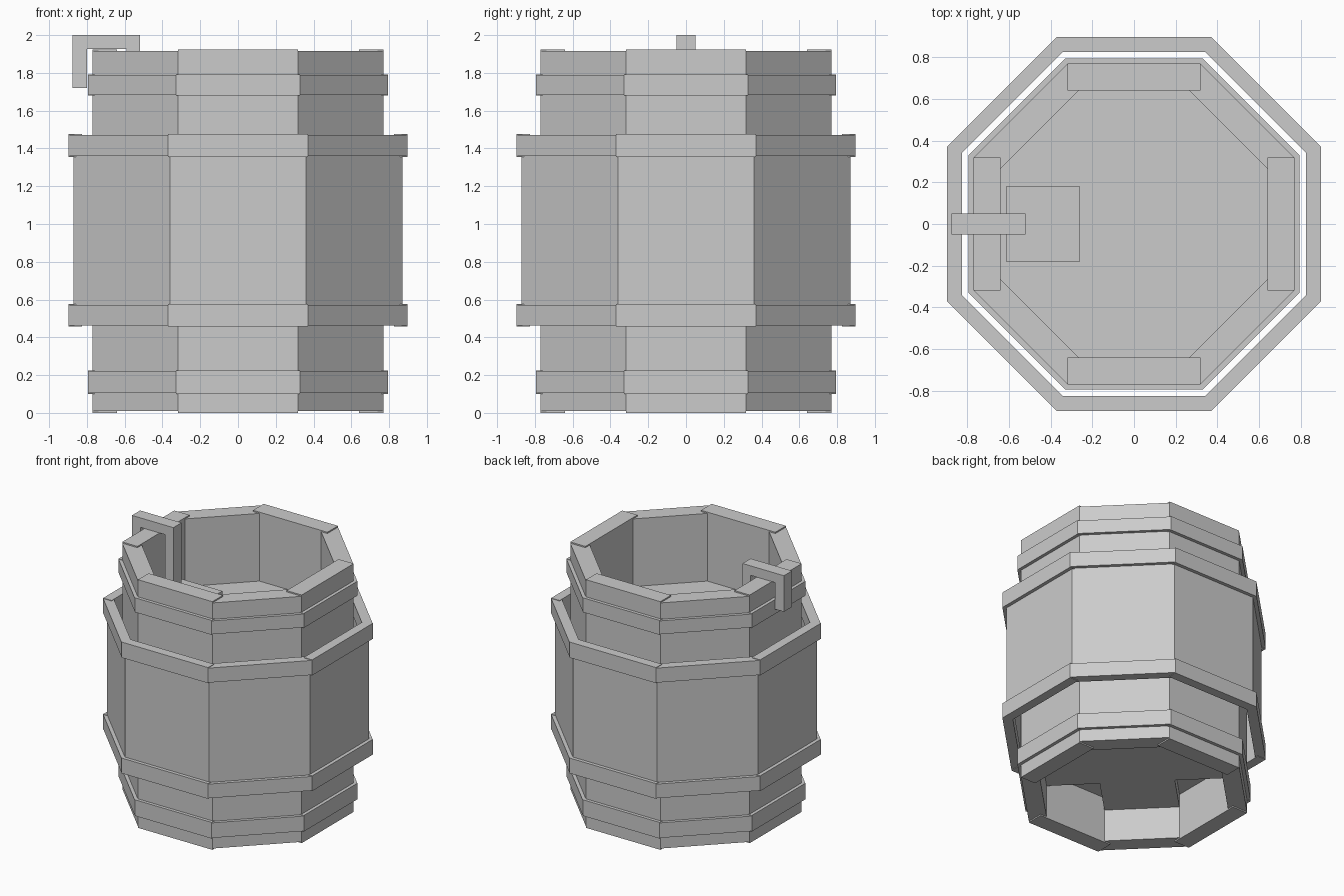
import bpy
import math
from mathutils import Matrix, Vector

cube = bpy.data.objects.get("Cube")
if cube:
    bpy.data.objects.remove(cube, do_unlink=True)

grey = bpy.data.materials.new("plain_grey")
grey.use_nodes = True
colour = (0.6, 0.6, 0.6, 1)
grey.diffuse_color = colour
grey.node_tree.nodes["Principled BSDF"].inputs["Base Color"].default_value = colour

TAN = math.tan(math.pi / 8)


def box(name, low, high, angle=0):
    """Box between two corners, turned about the z axis."""
    low, high = Vector(low), Vector(high)
    bpy.ops.mesh.primitive_cube_add(size=1)
    ob = bpy.context.object
    ob.name = name
    size = high - low
    ob.data.transform(Matrix.Rotation(angle, 4, "Z")
                      @ Matrix.Translation((low + high) / 2)
                      @ Matrix.Diagonal((*size, 1)))
    ob.data.materials.append(grey)
    return ob


def ring(name, outer, inner, bottom, top, step):
    """Eight flat boards; the diagonal ones are slightly shorter."""
    half = outer * TAN
    for i in range(8):
        trim = step if i % 2 else 0
        box(f"{name}_{i + 1}", (inner, -half, bottom + trim),
            (outer, half, top - trim), i * math.pi / 4)


# Inner tub, its two hoops, and the wider jacket with its two hoops
ring("tub_board", 0.77, 0.64, 0, 1.925, 0.01)
ring("lower_hoop", 0.795, 0.7, 0.1, 0.225, 0.004)
ring("upper_hoop", 0.795, 0.7, 1.68, 1.792, 0.004)
ring("jacket_board", 0.87, 0.83, 0.5, 1.43, 0.004)
ring("jacket_lower_hoop", 0.897, 0.825, 0.458, 0.576, 0.004)
ring("jacket_upper_hoop", 0.897, 0.825, 1.355, 1.476, 0.004)

# Contents filling the tub, and crossed planks below them
bpy.ops.mesh.primitive_cylinder_add(vertices=8, radius=0.66 / math.cos(math.pi / 8),
                                    depth=1.03, location=(0, 0, 0.875))
fill = bpy.context.object
fill.name = "contents"
fill.data.transform(Matrix.Rotation(math.pi / 8, 4, "Z"))
fill.data.materials.append(grey)
for i in (1, 3):
    box(f"base_plank_{i}", (-0.66, -0.265, 0.26), (0.66, 0.265, 0.5), i * math.pi / 4)

# Ladle hooked over the rim
box("ladle_cup", (-0.615, -0.18, 1.2), (-0.26, 0.18, 1.49))
box("ladle_handle", (-0.59, -0.05, 1.4), (-0.52, 0.05, 1.93))
box("ladle_bar", (-0.875, -0.05, 1.927), (-0.52, 0.05, 2.0))
box("ladle_hook", (-0.875, -0.05, 1.72), (-0.8, 0.05, 1.93))
